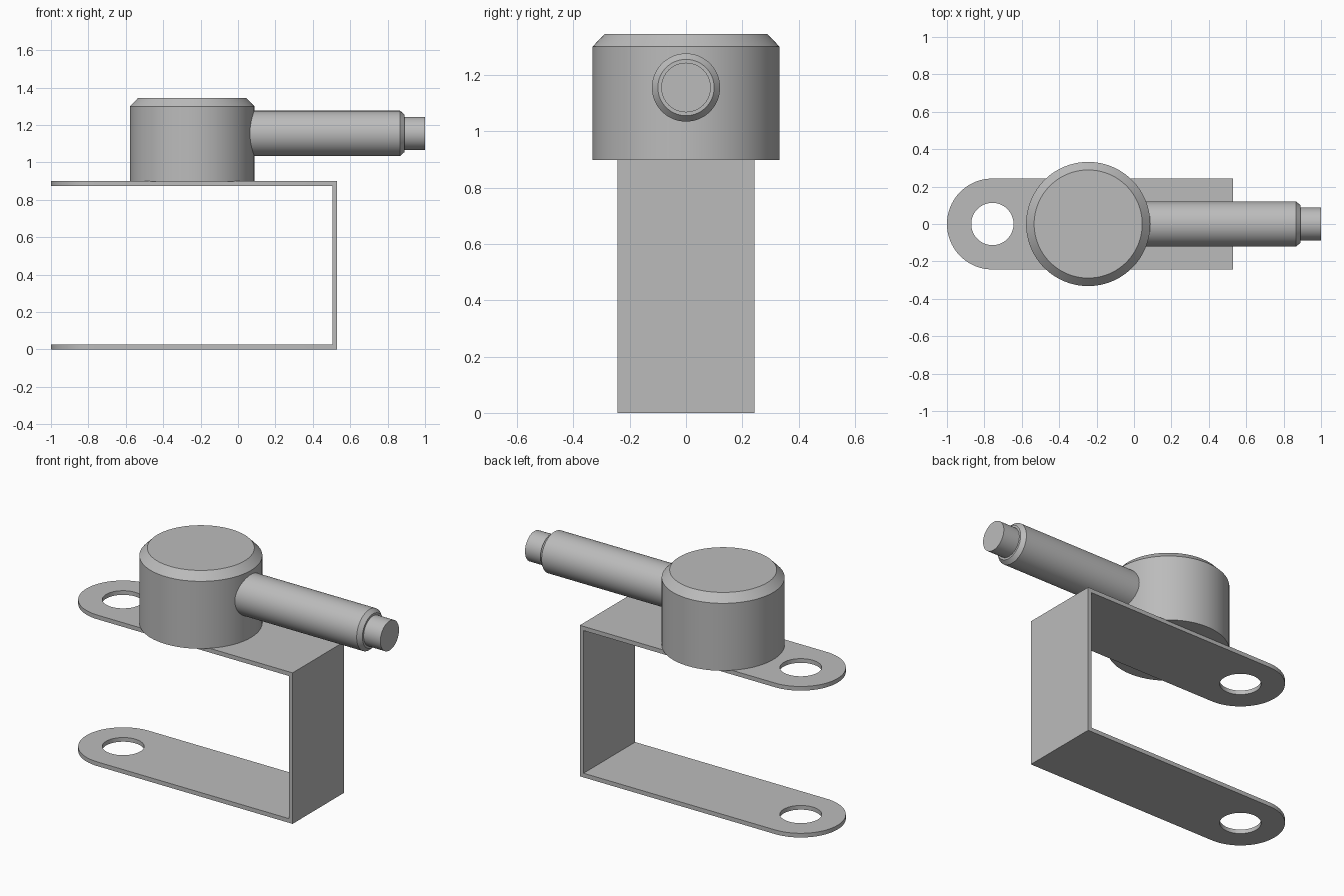
import bpy, bmesh
from math import sin, cos, pi, radians

if "Cube" in bpy.data.objects:
    bpy.data.objects.remove(bpy.data.objects["Cube"])

steel = bpy.data.materials.new("grey_steel")
steel.use_nodes = True
GREY = (0.5, 0.5, 0.5, 1)
steel.diffuse_color = GREY
steel.node_tree.nodes["Principled BSDF"].inputs["Base Color"].default_value = GREY


def make_object(name, bm):
    bmesh.ops.recalc_face_normals(bm, faces=bm.faces)
    mesh = bpy.data.meshes.new(name)
    bm.to_mesh(mesh)
    bm.free()
    mesh.materials.append(steel)
    obj = bpy.data.objects.new(name, mesh)
    bpy.context.collection.objects.link(obj)
    return obj


def prism(name, points, offset):
    """Extrude a closed outline along an offset vector."""
    bm = bmesh.new()
    face = bm.faces.new([bm.verts.new(p) for p in points])
    grown = bmesh.ops.extrude_face_region(bm, geom=[face], use_keep_orig=True)
    verts = [v for v in grown["geom"] if isinstance(v, bmesh.types.BMVert)]
    bmesh.ops.translate(bm, verts=verts, vec=offset)
    return make_object(name, bm)


def turned(name, profile, steps=96):
    """Solid of revolution about local z from (radius, height) pairs."""
    bm = bmesh.new()
    rings = [[bm.verts.new((r * cos(2 * pi * i / steps), r * sin(2 * pi * i / steps), h))
              for i in range(steps)] for r, h in profile]
    for low, high in zip(rings, rings[1:]):
        for i in range(steps):
            j = (i + 1) % steps
            bm.faces.new((low[i], low[j], high[j], high[i]))
    bm.faces.new(rings[0])
    bm.faces.new(rings[-1])
    return make_object(name, bm)


def smooth(obj):
    bpy.ops.object.select_all(action="DESELECT")
    obj.select_set(True)
    bpy.context.view_layer.objects.active = obj
    bpy.ops.object.shade_smooth_by_angle(angle=radians(30))


def arc(cx, radius, start, end, z, steps):
    return [(cx + radius * cos(start + (end - start) * i / steps),
             radius * sin(start + (end - start) * i / steps), z) for i in range(steps + 1)]


def cut(target, cutter, operation):
    mod = target.modifiers.new(cutter.name, "BOOLEAN")
    mod.operation = operation
    mod.solver = "EXACT"
    mod.object = cutter
    bpy.context.view_layer.objects.active = target
    bpy.ops.object.modifier_apply(modifier=mod.name)
    bpy.data.objects.remove(cutter)


# U-shaped bracket with rounded, drilled arm ends
HALF, LEFT, RIGHT, TOP, THICK = 0.243, -1.0, 0.53, 0.9, 0.025
EYE = LEFT + HALF
side = [(LEFT - 0.1, 0), (RIGHT, 0), (RIGHT, TOP), (LEFT - 0.1, TOP),
        (LEFT - 0.1, TOP - THICK), (RIGHT - THICK, TOP - THICK),
        (RIGHT - THICK, THICK), (LEFT - 0.1, THICK)]
bracket = prism("bracket", [(x, -0.4, z) for x, z in side], (0, 0.8, 0))
outline = arc(EYE, HALF, pi / 2, 3 * pi / 2, -0.1, 48)
outline += [(RIGHT + 0.1, -HALF, -0.1), (RIGHT + 0.1, HALF, -0.1)]
cut(bracket, prism("outline_cutter", outline, (0, 0, 1.2)), "INTERSECT")
hole = arc(EYE, 0.113, 0, 2 * pi, -0.1, 64)[:-1]
cut(bracket, prism("hole_cutter", hole, (0, 0, 1.2)), "DIFFERENCE")
smooth(bracket)

# Round housing with a bevelled top
housing = turned("housing", [(0.332, 0.898), (0.332, 1.3), (0.289, 1.345)])
housing.location.x = -0.245
smooth(housing)

# Side rod with a bevelled shoulder and a narrower tip
rod = turned("side_rod", [(0.121, -0.1), (0.121, 0.867), (0.1, 0.89),
                          (0.088, 0.89), (0.088, 1.0)], 64)
rod.rotation_euler.y = pi / 2
rod.location.z = 1.155
smooth(rod)
